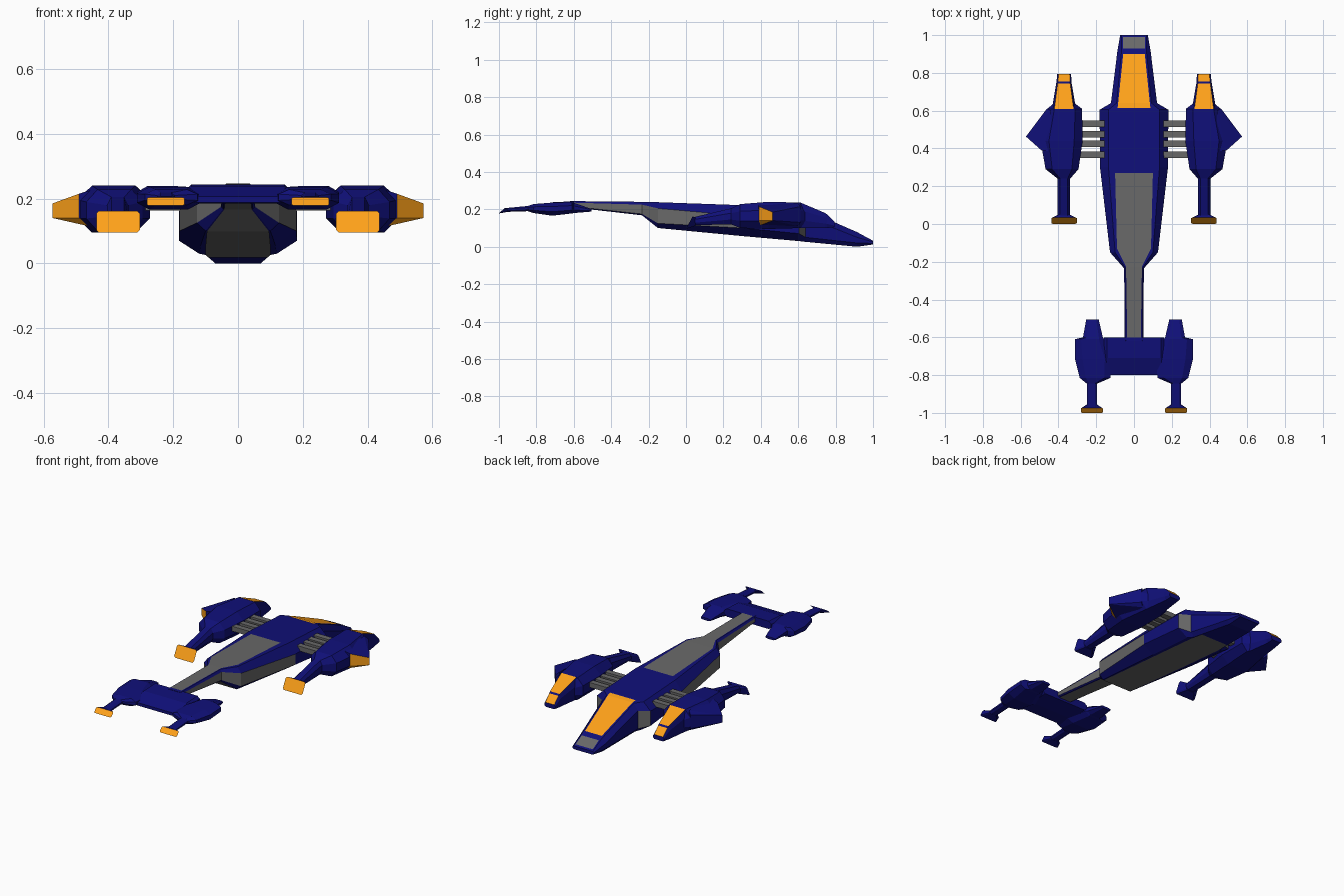
import bpy, bmesh

if "Cube" in bpy.data.objects:
    bpy.data.objects.remove(bpy.data.objects["Cube"])


def material(name, color):
    m = bpy.data.materials.new(name)
    m.diffuse_color = (*color, 1)
    m.use_nodes = True
    m.node_tree.nodes["Principled BSDF"].inputs["Base Color"].default_value = m.diffuse_color
    return m


MATS = [material("navy", (0.005, 0.005, 0.19)),
        material("grey", (0.14, 0.14, 0.14)),
        material("orange", (1.0, 0.36, 0.01))]
NAVY, GREY, ORANGE = 0, 1, 2


def finish(name, bm, mirror=False, recalc=True):
    if recalc:
        bmesh.ops.recalc_face_normals(bm, faces=bm.faces[:])
    me = bpy.data.meshes.new(name)
    bm.to_mesh(me)
    bm.free()
    for m in MATS:
        me.materials.append(m)
    ob = bpy.data.objects.new(name, me)
    bpy.context.collection.objects.link(ob)
    if mirror:
        ob.modifiers.new("mirror", 'MIRROR')
    return ob


def loft(name, rings, paint=None, end=NAVY, mirror=False):
    """Skin eight-sided rings; paint maps (segment, side) to a material."""
    paint = paint or {}
    bm = bmesh.new()
    vs = [[bm.verts.new(p) for p in r] for r in rings]
    for i in range(len(vs) - 1):
        for j in range(8):
            k = (j + 1) % 8
            f = bm.faces.new((vs[i][j], vs[i][k], vs[i + 1][k], vs[i + 1][j]))
            f.material_index = paint.get((i, j), NAVY)
    bm.faces.new(vs[0])
    bm.faces.new(vs[-1]).material_index = end
    return finish(name, bm, mirror)


def hull_ring(y, b, s, t, z0, zl, zu, z1):
    right = [(b, y, z0), (s, y, zl), (s, y, zu), (t, y, z1)]
    return right + [(-x, y, z) for x, y, z in reversed(right)]


def pod_ring(y, xi, xo, z0, z1, kx=0.2, kz=0.3, slant=0.0):
    dx, dz = (xo - xi) * kx, (z1 - z0) * kz
    pts = [(xo - dx, z0), (xo, z0 + dz), (xo, z1 - dz), (xo - dx, z1),
           (xi + dx, z1), (xi, z1 - dz), (xi, z0 + dz), (xi + dx, z0)]
    return [(x, y + slant * (z - z0) / (z1 - z0), z) for x, z in pts]


def panel(name, rows, mat):
    """Inlaid strip across the hull; rows are (y, half width, z)."""
    bm = bmesh.new()
    vs = [(bm.verts.new((-w, y, z)), bm.verts.new((w, y, z))) for y, w, z in rows]
    for a, b in zip(vs, vs[1:]):
        bm.faces.new((a[0], b[0], b[1], a[1])).material_index = mat
    bm.normal_update()
    # face up above mid-hull, down on the belly
    down = name.startswith("belly")
    for f in bm.faces:
        if (f.normal.z < 0) != down:
            f.normal_flip()
    return finish(name, bm, recalc=False)


# Main hull with the tail boom, grey flanks and shoulder intakes
hull = [hull_ring(1.0, .065, .073, .065, .012, .018, .026, .032),
        hull_ring(.915, .07, .088, .066, .0, .02, .05, .078),
        hull_ring(.64, .10, .122, .092, .026, .05, .16, .198),
        hull_ring(.605, .12, .182, .135, .03, .07, .16, .206),
        hull_ring(.30, .115, .18, .135, .057, .10, .165, .222),
        hull_ring(-.15, .10, .127, .10, .10, .125, .205, .238),
        hull_ring(-.235, .045, .052, .044, .168, .175, .225, .240),
        hull_ring(-.62, .042, .05, .042, .212, .217, .236, .244)]
flanks = {(i, j): GREY for i in (2, 4, 5, 6) for j in (1, 5)}
loft("main_hull", hull, flanks)

# Inlaid hull panels
panel("dorsal_panel", [(.27, .10, .2255), (-.13, .09, .2400), (-.225, .042, .2425),
                       (-.60, .036, .2460)], GREY)
panel("cockpit_window", [(.90, .057, .0875), (.64, .084, .2005), (.615, .087, .2065)], ORANGE)
panel("nose_panel", [(.99, .058, .0395), (.93, .058, .0720)], GREY)
panel("belly_panel", [(.70, .092, .0185), (.605, .10, .0280), (.30, .10, .0550),
                      (-.15, .096, .0980), (-.235, .043, .1655), (-.60, .038, .2080)], GREY)

# Struts linking hull and main pods
bm = bmesh.new()
for y in (.53, .475, .425, .367):
    geo = bmesh.ops.create_cube(bm, size=1)["verts"]
    for v in geo:
        v.co = (.23 + v.co.x * .15, y + v.co.y * .034, .178 + v.co.z * .03)
for f in bm.faces:
    f.material_index = GREY
finish("pod_struts", bm, mirror=True)

# Main engine pods: tapered orange-topped front, body, stem
loft("main_pod_front",
     [pod_ring(.795, .333, .407, .105, .132, .1),
      pod_ring(.755, .331, .41, .10, .172, .1),
      pod_ring(.745, .33, .412, .10, .180, .1),
      pod_ring(.61, .307, .434, .10, .237, .1)],
     {(0, 3): ORANGE, (2, 3): ORANGE}, mirror=True)
loft("main_pod_body",
     [pod_ring(.64, .315, .425, .105, .215),
      pod_ring(.61, .275, .458, .10, .236),
      pod_ring(.44, .272, .495, .095, .24),
      pod_ring(.29, .294, .468, .10, .228),
      pod_ring(.24, .338, .404, .12, .205),
      pod_ring(.04, .338, .404, .115, .158)], mirror=True)
loft("main_nozzle",
     [pod_ring(.05, .34, .402, .112, .157, .1, .15),
      pod_ring(.0, .303, .437, .095, .162, .06, .12, .035)], end=ORANGE, mirror=True)

# Winglets with an orange trailing face
bm = bmesh.new()
for x, y, za, zb in [(.44, .60, .11, .232), (.44, .385, .11, .230), (.46, .612, .13, .215),
                     (.49, .39, .14, .215), (.572, .463, .14, .185)]:
    bm.verts.new((x, y, za))
    bm.verts.new((x, y, zb))
bmesh.ops.convex_hull(bm, input=bm.verts[:])
bm.normal_update()
for f in bm.faces:
    if f.normal.x > .3 and f.normal.y < -.5:
        f.material_index = ORANGE
finish("winglet", bm, mirror=True)

# Tail crossbar
loft("tail_crossbar",
     [pod_ring(-.60, -.16, .16, .195, .243, .05),
      pod_ring(-.71, -.16, .16, .185, .238, .05),
      pod_ring(-.80, -.16, .16, .188, .206, .05)])

# Tail engine pods and nozzles
loft("tail_pod",
     [pod_ring(-.505, .187, .253, .188, .202),
      pod_ring(-.60, .165, .27, .18, .235),
      pod_ring(-.61, .155, .312, .178, .238),
      pod_ring(-.715, .115, .312, .166, .236),
      pod_ring(-.815, .125, .287, .18, .228),
      pod_ring(-.845, .195, .25, .19, .218),
      pod_ring(-.97, .195, .25, .186, .206)], mirror=True)
loft("tail_nozzle",
     [pod_ring(-.955, .196, .249, .186, .206, .1, .15),
      pod_ring(-1.0, .165, .281, .178, .204, .06, .12, .027)], end=ORANGE, mirror=True)
